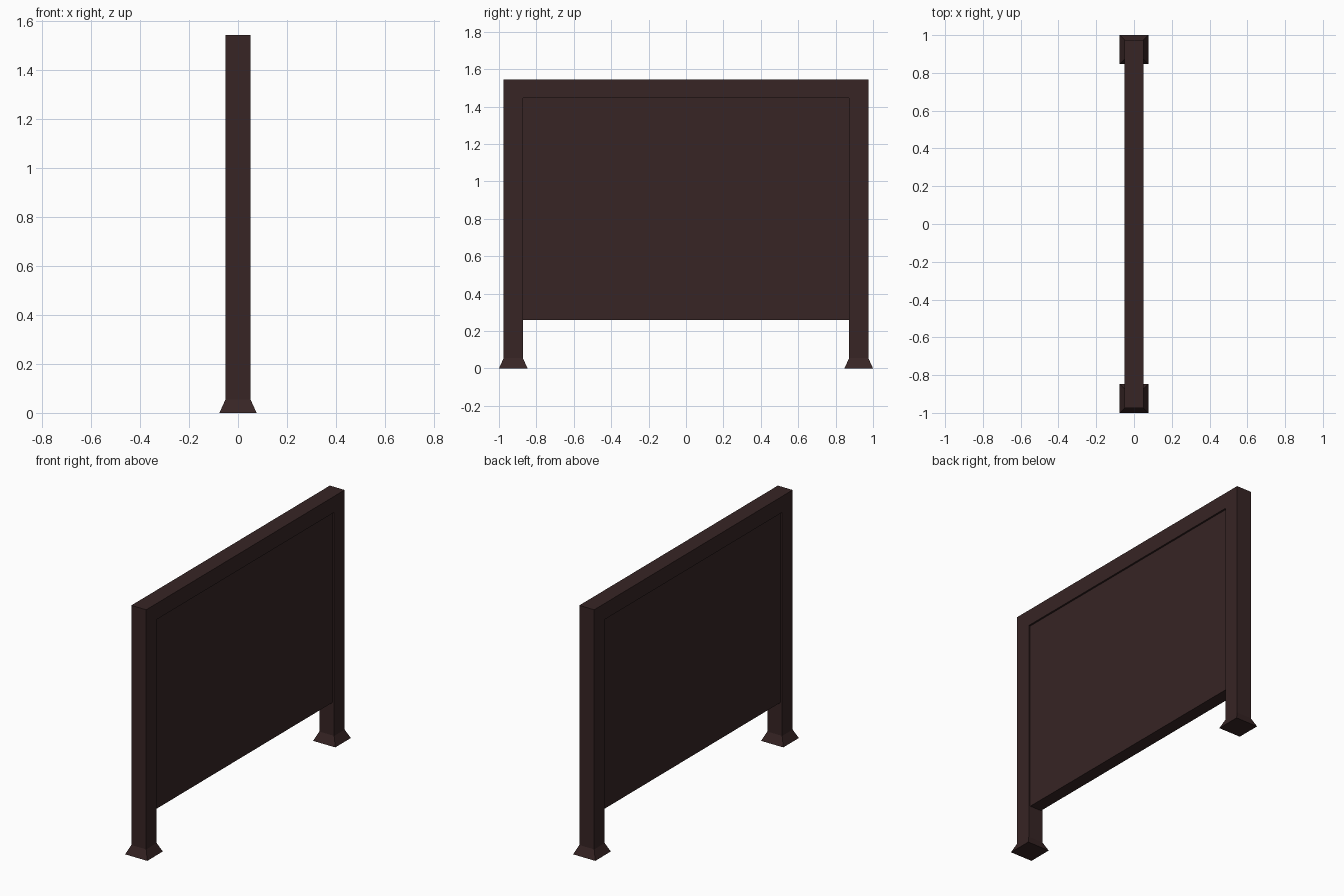
import bpy, bmesh

if "Cube" in bpy.data.objects:
    bpy.data.objects.remove(bpy.data.objects["Cube"])

wood = bpy.data.materials.new("dark brown wood")
wood.diffuse_color = (0.038, 0.018, 0.018, 1)
wood.use_nodes = True
wood.node_tree.nodes["Principled BSDF"].inputs["Base Color"].default_value = wood.diffuse_color

HX = 0.051                     # half depth of the frame
OUT, INN = 0.975, 0.872        # outer and inner edge of the posts
TOP, RAIL, FOOT = 1.545, 1.445, 0.055


def finish(name, bm):
    bmesh.ops.recalc_face_normals(bm, faces=bm.faces)
    mesh = bpy.data.meshes.new(name)
    bm.to_mesh(mesh)
    bm.free()
    mesh.materials.append(wood)
    obj = bpy.data.objects.new(name, mesh)
    bpy.context.collection.objects.link(obj)
    return obj


def extrude_x(name, profile, half):
    """Extrude a (y, z) outline along x, centred on x = 0."""
    bm = bmesh.new()
    face = bm.faces.new([bm.verts.new((-half, y, z)) for y, z in profile])
    geom = bmesh.ops.extrude_face_region(bm, geom=[face])["geom"]
    bmesh.ops.translate(bm, vec=(2 * half, 0, 0),
                        verts=[v for v in geom if isinstance(v, bmesh.types.BMVert)])
    return finish(name, bm)


# Frame: two posts joined by a top rail
extrude_x("frame", [(-OUT, FOOT), (-OUT, TOP), (OUT, TOP), (OUT, FOOT),
                    (INN, FOOT), (INN, RAIL), (-INN, RAIL), (-INN, FOOT)], HX)

# Panel: slightly recessed on both sides
extrude_x("panel", [(-INN, 0.26), (INN, 0.26), (INN, RAIL), (-INN, RAIL)], 0.04)

# Feet: flared blocks under the posts
FLARE = 0.025
for name, s in (("front_foot", -1), ("back_foot", 1)):
    bm = bmesh.new()
    bmesh.ops.create_cube(bm, size=2)
    for v in bm.verts:
        grow = FLARE if v.co.z < 0 else 0
        v.co = (v.co.x * (HX + grow),
                s * (OUT + INN) / 2 + v.co.y * ((OUT - INN) / 2 + grow),
                0 if v.co.z < 0 else FOOT)
    finish(name, bm)
